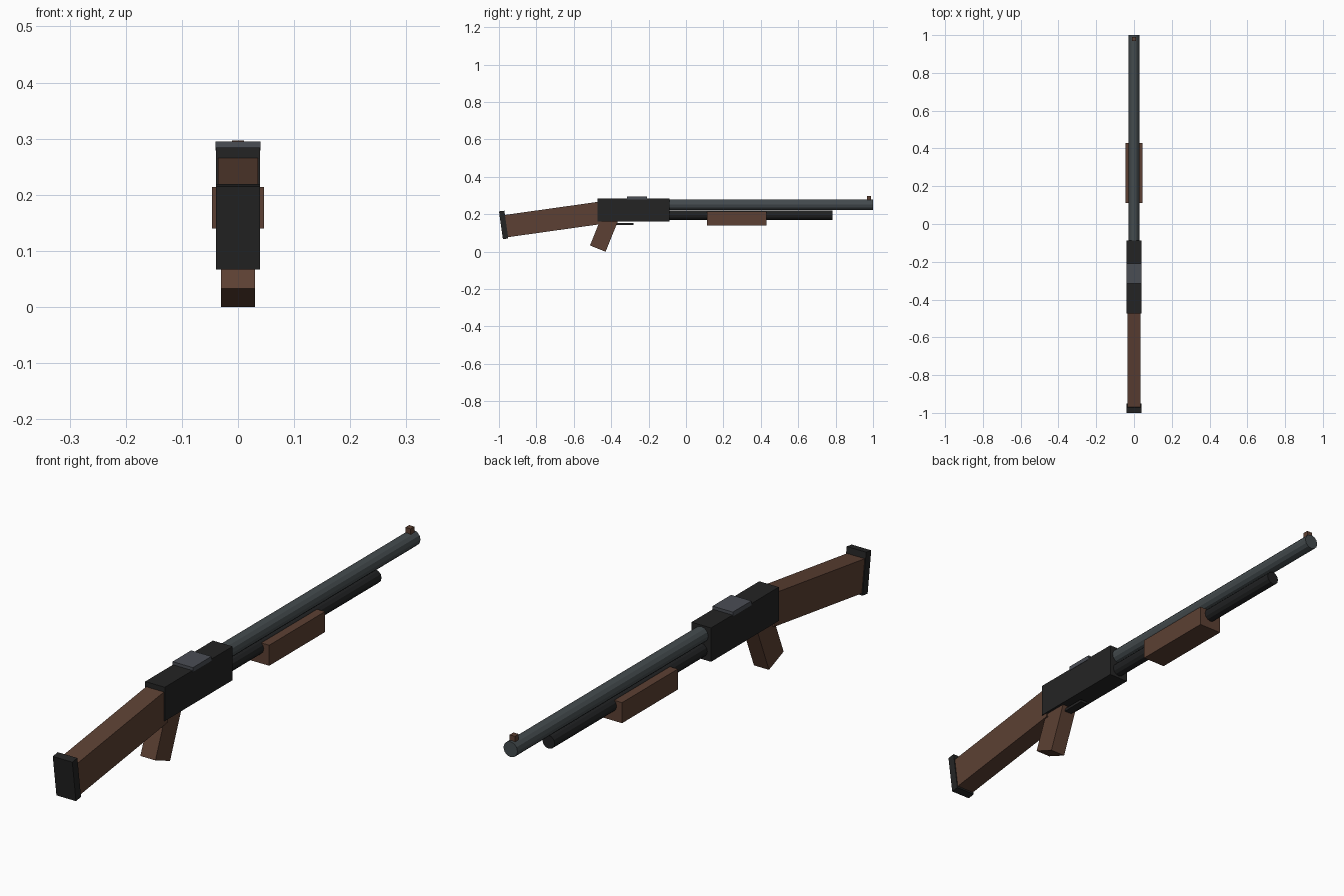
import bpy
import math

if "Cube" in bpy.data.objects:
    bpy.data.objects.remove(bpy.data.objects["Cube"])


def material(name, r, g, b):
    lin = lambda c: ((c / 255 + 0.055) / 1.055) ** 2.4
    m = bpy.data.materials.new(name)
    m.diffuse_color = (lin(r), lin(g), lin(b), 1)
    m.use_nodes = True
    m.node_tree.nodes["Principled BSDF"].inputs["Base Color"].default_value = m.diffuse_color
    return m


WOOD = material("brown wood", 92, 64, 51)
BLACK = material("black metal", 36, 36, 36)
TUBE = material("dark tube metal", 32, 33, 34)
STEEL = material("steel grey", 68, 75, 78)
PLATE = material("bluish steel", 74, 77, 84)


def box(name, size, centre, mat, tilt=0):
    """Box with full sizes, tilted about x by degrees."""
    bpy.ops.mesh.primitive_cube_add(size=1, location=centre,
                                    rotation=(math.radians(tilt), 0, 0))
    ob = bpy.context.object
    ob.name = name
    ob.scale = size
    ob.data.materials.append(mat)
    return ob


def rod(name, radius, y0, y1, z, mat, sides=12):
    """Faceted cylinder along y."""
    bpy.ops.mesh.primitive_cylinder_add(vertices=sides, radius=radius, depth=y1 - y0,
                                        location=(0, (y0 + y1) / 2, z),
                                        rotation=(math.pi / 2, 0, 0))
    ob = bpy.context.object
    ob.name = name
    ob.data.materials.append(mat)
    return ob


# receiver and its top plate
box("receiver", (0.078, 0.386, 0.122), (0, -0.28, 0.223), BLACK)
box("top_plate", (0.081, 0.106, 0.016), (0, -0.262, 0.287), PLATE)

# barrel, magazine tube, sliding fore-end and front sight
rod("barrel", 0.028, -0.12, 1.0, 0.251, STEEL)
rod("magazine_tube", 0.0245, -0.12, 0.783, 0.195, TUBE)
box("fore_end", (0.092, 0.318, 0.074), (0, 0.271, 0.177), WOOD)
box("front_sight", (0.021, 0.022, 0.028), (0, 0.979, 0.283), WOOD)

# stock and butt pad share the same tilt
box("stock", (0.071, 0.51, 0.12), (0, -0.711, 0.172), WOOD, 8)
box("butt_pad", (0.078, 0.029, 0.15), (0, -0.975, 0.143), BLACK, 8)

# grip leaning forward into the receiver, and the trigger bar
box("grip", (0.06, 0.09, 0.18), (0, -0.438, 0.1), WOOD, -22)
box("trigger_bar", (0.03, 0.11, 0.01), (0, -0.337, 0.148), BLACK)
